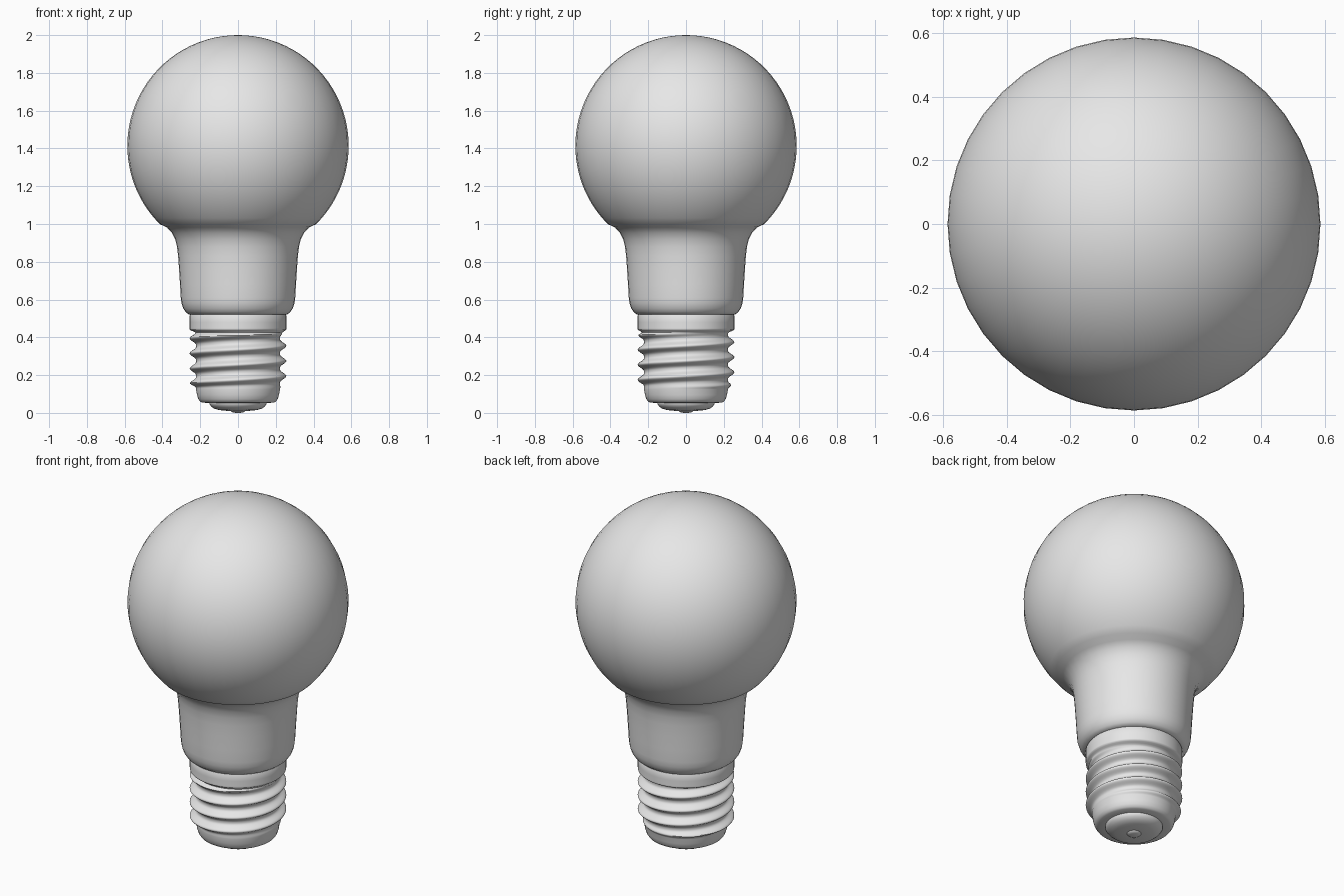
import bpy, bmesh
from math import sin, cos, pi, sqrt, radians

cube = bpy.data.objects.get("Cube")
if cube:
    bpy.data.objects.remove(cube, do_unlink=True)

# Single grey for the whole bulb
grey = bpy.data.materials.new("plain grey")
grey.use_nodes = True
grey.diffuse_color = (0.8, 0.8, 0.8, 1)
grey.node_tree.nodes["Principled BSDF"].inputs["Base Color"].default_value = (0.8, 0.8, 0.8, 1)


def lathe(name, profile, segments, swell=None):
    """Revolve (radius, z) points about z; swell(angle, z) adds to the radius."""
    bm = bmesh.new()
    rings = []
    for r, z in profile:
        if r == 0:
            rings.append([bm.verts.new((0, 0, z))] * segments)
            continue
        ring = []
        for i in range(segments):
            a = 2 * pi * i / segments
            rad = r + (swell(a, z) if swell else 0)
            ring.append(bm.verts.new((rad * cos(a), rad * sin(a), z)))
        rings.append(ring)
    for low, high in zip(rings, rings[1:]):
        for i in range(segments):
            j = (i + 1) % segments
            corners = list(dict.fromkeys((low[i], low[j], high[j], high[i])))
            bm.faces.new(corners)
    bmesh.ops.recalc_face_normals(bm, faces=bm.faces)
    mesh = bpy.data.meshes.new(name)
    bm.to_mesh(mesh)
    bm.free()
    mesh.materials.append(grey)
    obj = bpy.data.objects.new(name, mesh)
    bpy.context.collection.objects.link(obj)
    bpy.ops.object.select_all(action='DESELECT')
    obj.select_set(True)
    bpy.context.view_layer.objects.active = obj
    bpy.ops.object.shade_smooth_by_angle(angle=radians(50))
    return obj


def ramp(x, start, end):
    t = min(1, max(0, (x - start) / (end - start)))
    return t * t * (3 - 2 * t)


# Glass globe: flared neck running into a sphere
RADIUS, CENTRE = 0.586, 1.414
neck = [(0.235, 0.522), (0.262, 0.522), (0.277, 0.534), (0.29, 0.553), (0.299, 0.58),
        (0.303, 0.61), (0.307, 0.68), (0.312, 0.76), (0.317, 0.83), (0.323, 0.88),
        (0.333, 0.92), (0.35, 0.953), (0.376, 0.982)]
START = radians(-45)
STEPS = 32
ball = [(RADIUS * cos(a), CENTRE + RADIUS * sin(a))
        for a in (START + (pi / 2 - START) * k / STEPS for k in range(STEPS))]
lathe("glass_globe", neck + ball + [(0, 2.0)], 40)

# Screw cap: a helical ridge that fades in at the bottom and meets a plain collar
PITCH, CREST = 0.08, 0.195
VALLEY, DEPTH = 0.222, 0.034


def thread(angle, z):
    phase = 2 * pi * (z - CREST) / PITCH - angle
    ridge = (0.5 + 0.5 * cos(phase)) ** 1.5
    lift = z - PITCH * angle / (2 * pi)
    fade = ramp(z, 0.125, 0.16) * (1 - ramp(z, 0.405, 0.44))
    return DEPTH * (ridge * fade + ramp(z, 0.422, 0.442))


rows = 64
threaded = [(VALLEY, 0.125 + 0.325 * k / rows) for k in range(rows + 1)]
shell_foot = [(0.14, 0.053), (0.19, 0.054), (0.201, 0.06), (0.21, 0.073), (0.217, 0.095)]
collar = [(VALLEY, 0.48), (VALLEY, 0.515), (VALLEY - 0.006, 0.524), (VALLEY - 0.04, 0.524)]
lathe("screw_cap", shell_foot + threaded + collar, 64, thread)

# Insulator disc and contact button underneath
lathe("insulator", [(0, 0.01), (0.05, 0.01), (0.1, 0.015), (0.128, 0.023), (0.143, 0.035),
                    (0.152, 0.048), (0.152, 0.056)], 40)
lathe("contact_button", [(0, 0), (0.022, 0.001), (0.034, 0.005), (0.04, 0.012)], 32)
